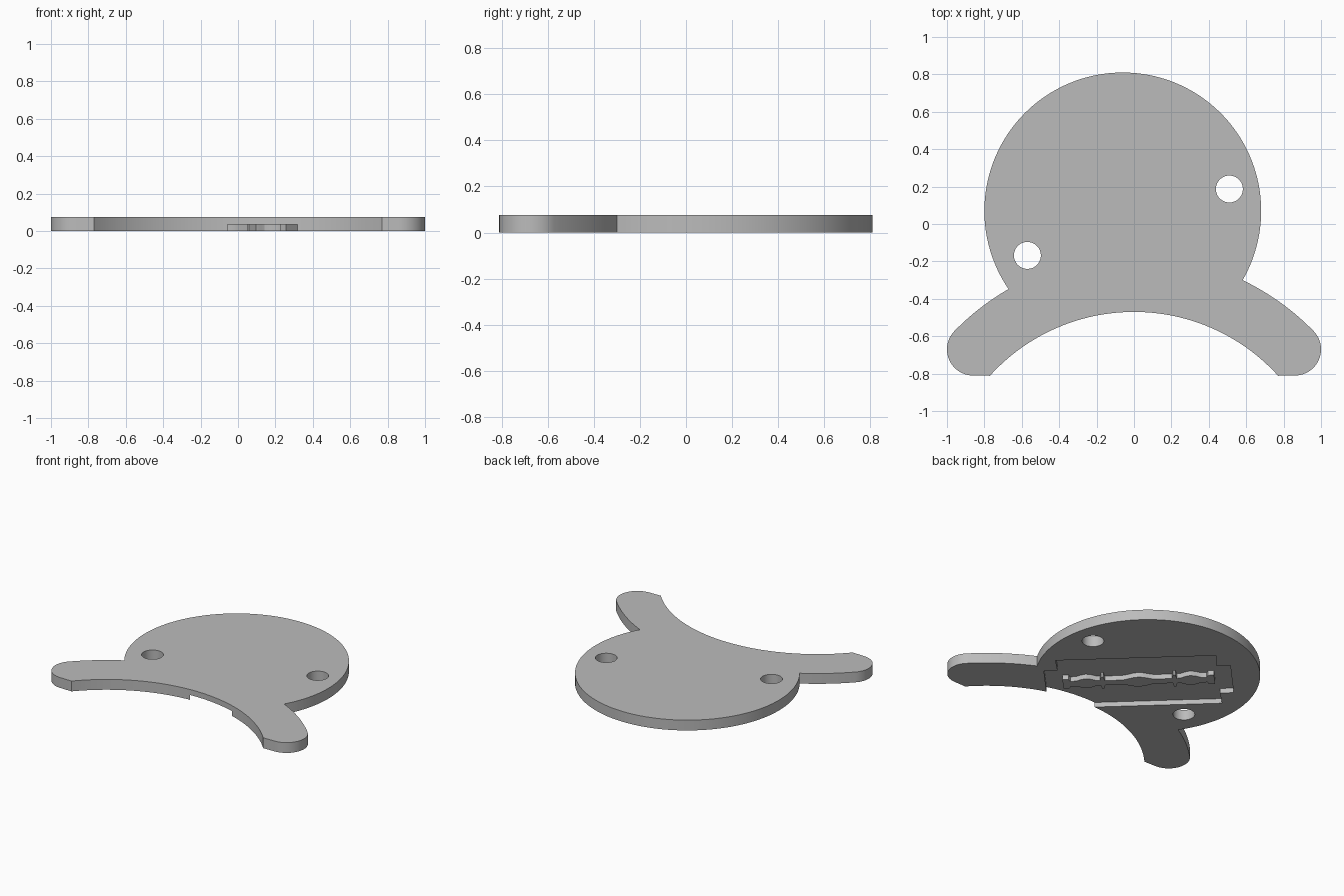
import bpy, bmesh, math
from mathutils import Matrix

if "Cube" in bpy.data.objects:
    bpy.data.objects.remove(bpy.data.objects["Cube"])

THICK, DEPTH = 0.075, 0.035
grey = bpy.data.materials.new("plain grey")
grey.diffuse_color = (0.5, 0.5, 0.5, 1)
grey.use_nodes = True
grey.node_tree.nodes["Principled BSDF"].inputs["Base Color"].default_value = grey.diffuse_color


def arc(cx, cy, r, a0, a1, n):
    """Points along an arc, angles in degrees."""
    return [(cx + r * math.cos(math.radians(a0 + (a1 - a0) * i / n)),
             cy + r * math.sin(math.radians(a0 + (a1 - a0) * i / n))) for i in range(n + 1)]


def prism(name, pts, z0, z1, matrix=Matrix()):
    """Extrude a closed outline from z0 to z1."""
    bm = bmesh.new()
    face = bm.faces.new([bm.verts.new((x, y, z0)) for x, y in pts])
    up = bmesh.ops.extrude_face_region(bm, geom=[face])["geom"]
    bmesh.ops.translate(bm, verts=[v for v in up if isinstance(v, bmesh.types.BMVert)],
                        vec=(0, 0, z1 - z0))
    bmesh.ops.transform(bm, matrix=matrix, verts=bm.verts)
    bmesh.ops.recalc_face_normals(bm, faces=bm.faces)
    mesh = bpy.data.meshes.new(name)
    bm.to_mesh(mesh)
    bm.free()
    mesh.materials.append(grey)
    ob = bpy.data.objects.new(name, mesh)
    bpy.context.collection.objects.link(ob)
    return ob


def smooth(ob):
    bpy.ops.object.select_all(action="DESELECT")
    ob.select_set(True)
    bpy.context.view_layer.objects.active = ob
    bpy.ops.object.shade_smooth_by_angle(angle=math.radians(30))


# Body outline: round disc, two curved arms with rounded tips, concave front
HUB = -1.51                                    # centre of the arm arcs
disc = arc(-0.06, 0.07, 0.74, -30.0, 214.5, 110)
left_outer = arc(0, HUB, 1.342, 120.0, 135.7, 14)
left_tip = arc(-0.86, -0.67, 0.14, 135.7, 270, 24)[1:]
inner = arc(0, HUB, 1.04, 137.8, 42.2, 50)
right_tip = arc(0.86, -0.67, 0.14, -90, 44.3, 24)
right_outer = arc(0, HUB, 1.342, 44.3, 64.3, 16)[1:]
body = prism("body", disc + left_outer + left_tip + inner + right_tip + right_outer, 0, THICK)

# Blade-shaped recess, placed diagonally: x along the blade, y across it
place = Matrix.Translation((-0.066, -0.03, 0)) @ Matrix.Rotation(math.radians(136.5), 4, "Z")
quarter = [(0.615, 0.18), (0.525, 0.18), (0.53, 0.314)]
recess_pts = (quarter + [(-x, y) for x, y in reversed(quarter)]
              + [(-x, -y) for x, y in quarter] + [(x, -y) for x, y in reversed(quarter)])
cutters = [prism("recess_cutter", recess_pts, -0.1, DEPTH, place)]

# Two round through holes
for i, (x, y) in enumerate([(0.51, 0.187), (-0.57, -0.168)]):
    cutters.append(prism(f"hole_cutter_{i + 1}", arc(x, y, 0.072, 0, 354.375, 63), -0.1, 0.2))

for c in cutters:
    mod = body.modifiers.new(c.name, "BOOLEAN")
    mod.operation, mod.solver, mod.object = "DIFFERENCE", "EXACT", c
    bpy.context.view_layer.objects.active = body
    bpy.ops.object.modifier_apply(modifier=mod.name)
    bpy.data.objects.remove(c)
smooth(body)

# Raised key that fills the blade's slot, half widths along its length
key = [(0.0, 0.062), (0.03, 0.058), (0.06, 0.046), (0.09, 0.034), (0.12, 0.03), (0.222, 0.03),
       (0.23, 0.075), (0.245, 0.075), (0.253, 0.03), (0.28, 0.035), (0.31, 0.052),
       (0.345, 0.062), (0.38, 0.052), (0.41, 0.035), (0.45, 0.032), (0.46, 0.058), (0.5, 0.058)]
top = [(-x, w) for x, w in reversed(key[1:])] + key
slot_key = prism("slot_key", top + [(x, -w) for x, w in reversed(top)], 0, DEPTH + 0.002, place)
smooth(slot_key)
